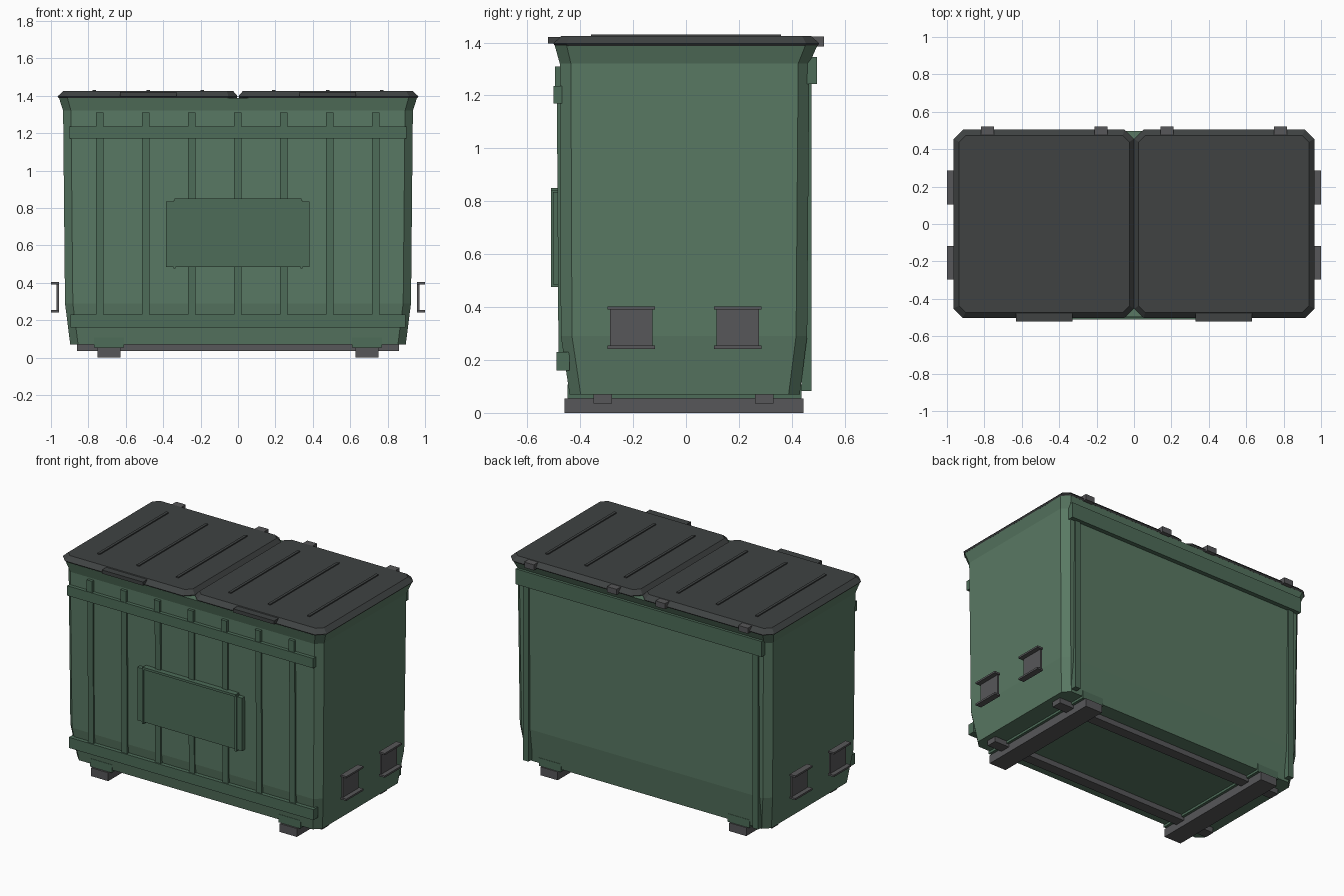
import bpy, bmesh

if "Cube" in bpy.data.objects:
    bpy.data.objects.remove(bpy.data.objects["Cube"])


def material(name, rgb):
    m = bpy.data.materials.new(name)
    m.diffuse_color = (*rgb, 1)
    m.use_nodes = True
    m.node_tree.nodes["Principled BSDF"].inputs["Base Color"].default_value = m.diffuse_color
    return m


GREEN = material("green_paint", (0.10, 0.19, 0.125))
TRIM = material("green_trim", (0.075, 0.15, 0.098))
LID = material("dark_lid", (0.05, 0.055, 0.055))
STEEL = material("dark_steel", (0.095, 0.095, 0.10))


def finish(bm, name, mat):
    bmesh.ops.recalc_face_normals(bm, faces=bm.faces)
    me = bpy.data.meshes.new(name)
    bm.to_mesh(me)
    bm.free()
    me.materials.append(mat)
    ob = bpy.data.objects.new(name, me)
    bpy.context.collection.objects.link(ob)
    return ob


def loft(name, rings, mat):
    """Stack of chamfered rectangles: (x0, x1, y0, y1, chamfer, z)."""
    bm = bmesh.new()
    loops = []
    for x0, x1, y0, y1, c, z in rings:
        pts = [(x0 + c, y0), (x1 - c, y0), (x1, y0 + c), (x1, y1 - c),
               (x1 - c, y1), (x0 + c, y1), (x0, y1 - c), (x0, y0 + c)]
        loops.append([bm.verts.new((x, y, z)) for x, y in pts])
    for a, b in zip(loops, loops[1:]):
        for i in range(8):
            j = (i + 1) % 8
            bm.faces.new((a[i], a[j], b[j], b[i]))
    bm.faces.new(loops[0])
    bm.faces.new(loops[-1])
    return finish(bm, name, mat)


def box(name, xs, ys, zs, mat, lean=0):
    """Box from ranges; lean shifts the top along y."""
    bm = bmesh.new()
    bmesh.ops.create_cube(bm, size=1)
    for v in bm.verts:
        top = v.co.z > 0
        v.co = (xs[v.co.x > 0], ys[v.co.y > 0] + (lean if top else 0), zs[top])
    return finish(bm, name, mat)


def span(c, w):
    return (c - w / 2, c + w / 2)


# Body: tapered foot, near-vertical walls, flared rim
loft("bin_body", [
    (-0.897, 0.897, -0.440, 0.430, 0.042, 0.07),
    (-0.925, 0.925, -0.473, 0.458, 0.042, 0.29),
    (-0.935, 0.935, -0.477, 0.466, 0.042, 1.32),
    (-0.957, 0.957, -0.496, 0.496, 0.045, 1.388)], GREEN)

# Front ribs, with short stubs above the upper rail
for i in range(7):
    x = -0.002 + (i - 3) * 0.246
    box("front_rib", span(x, 0.04), (-0.482, -0.45), (0.2, 1.2), TRIM, -0.006)
    box("front_rib_stub", span(x, 0.04), (-0.496, -0.45), (1.2, 1.31), TRIM)

# Front rails
box("front_upper_rail", (-0.90, 0.90), (-0.50, -0.45), (1.17, 1.235), TRIM)
box("front_lower_rail", (-0.895, 0.895), (-0.49, -0.44), (0.16, 0.23), TRIM)

# Front plate with its thin holder
box("front_plate", (-0.385, 0.382), (-0.503, -0.46), (0.485, 0.835), TRIM)
for s in (-1, 1):
    box("plate_holder_side", span(s * 0.34, 0.012), (-0.511, -0.47),
        (0.475, 0.84), TRIM)
box("plate_holder_top", (-0.34, 0.34), (-0.511, -0.47), (0.835, 0.85), TRIM)

# Back rail and posts
box("back_rail", (-0.90, 0.90), (0.45, 0.495), (1.243, 1.345), TRIM)
for s in (-1, 1):
    box("back_post", span(s * 0.84, 0.04), (0.437, 0.475), (0.083, 1.243), TRIM)

# Side lifting channels
for s in (-1, 1):
    for y in (-0.207, 0.195):
        box("side_channel_web", sorted((s * 0.958, s * 0.97)), span(y, 0.16),
            (0.245, 0.40), STEEL)
        for z in (0.248, 0.397):
            box("side_channel_flange", sorted((s * 0.958, s)), span(y, 0.18),
                span(z, 0.012), STEEL)

# Skids, pads and cross beams under the floor
for s in (-1, 1):
    box("skid", span(s * 0.69, 0.125), (-0.46, 0.445), (0, 0.055), STEEL)
    box("skid_pad", span(s * 0.69, 0.16), (-0.448, 0.437), (0.055, 0.108), TRIM)
for y in (-0.315, 0.295):
    box("cross_beam", (-0.86, 0.86), span(y, 0.07), (0.035, 0.075), STEEL)

# Two lids with ribs, handles and hinges
for s in (-1, 1):
    def lid_ring(inset, z, c):
        x0, x1 = sorted((s * (0.001 + inset * 0.8), s * (0.965 - inset)))
        return (x0, x1, -0.502 + inset, 0.504 - inset, c, z)
    loft("lid", [lid_ring(0.008, 1.387, 0.05), lid_ring(0, 1.396, 0.05),
                 lid_ring(0.03, 1.424, 0.035)], LID)
    for x in (0.192, 0.48, 0.768):
        box("lid_rib", span(s * x, 0.018), (-0.36, 0.36), (1.41, 1.431), LID)
    box("lid_handle", span(s * 0.48, 0.30), (-0.522, -0.46), (1.396, 1.42), LID)
    for x in (-0.303, 0.303):
        box("lid_hinge", span(s * 0.48 + x, 0.07), (0.47, 0.522),
            (1.385, 1.422), STEEL)
